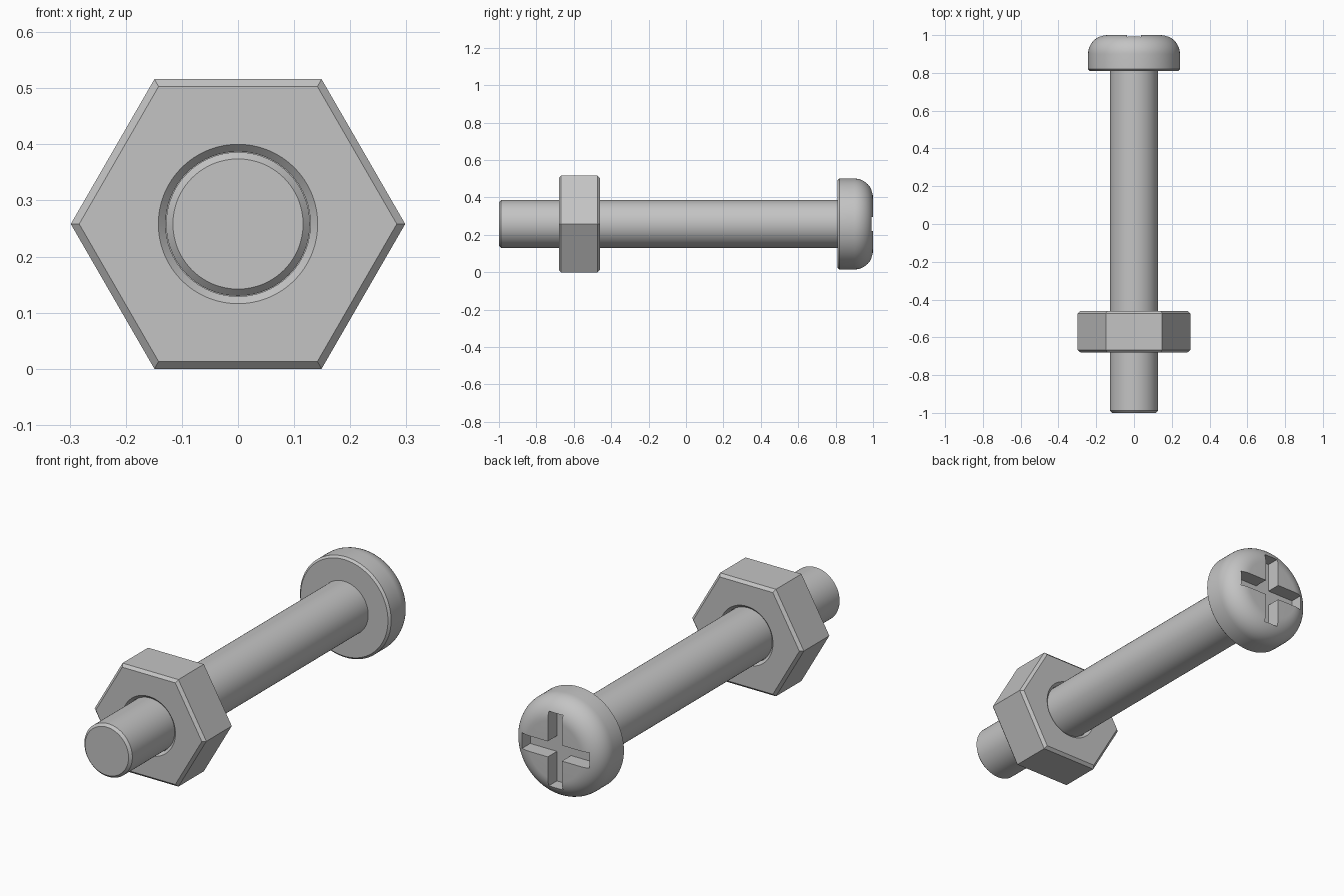
import bpy, bmesh
from math import sin, cos, pi, radians

if "Cube" in bpy.data.objects:
    bpy.data.objects.remove(bpy.data.objects["Cube"])

AXIS_Z = 0.258      # height of the bolt axis
ROUND = 96          # sides of round parts

steel = bpy.data.materials.new("grey steel")
steel.use_nodes = True
GREY = (0.55, 0.55, 0.55, 1)
steel.diffuse_color = GREY
steel.node_tree.nodes["Principled BSDF"].inputs["Base Color"].default_value = GREY


def finish(name, bm):
    """Turn a bmesh into an object on the bolt axis."""
    bmesh.ops.recalc_face_normals(bm, faces=bm.faces)
    mesh = bpy.data.meshes.new(name)
    bm.to_mesh(mesh)
    bm.free()
    mesh.materials.append(steel)
    obj = bpy.data.objects.new(name, mesh)
    obj.location.z = AXIS_Z
    bpy.context.collection.objects.link(obj)
    return obj


def lathe(name, profile, sides):
    """Spin (radius, y) points about the y axis and cap both ends."""
    bm = bmesh.new()
    rings = [[bm.verts.new((r * cos(2 * pi * i / sides), y, r * sin(2 * pi * i / sides)))
              for i in range(sides)] for r, y in profile]
    for a, b in zip(rings, rings[1:]):
        for i in range(sides):
            j = (i + 1) % sides
            bm.faces.new((a[i], a[j], b[j], b[i]))
    bm.faces.new(rings[0])
    bm.faces.new(rings[-1])
    return finish(name, bm)


def box(name, size, y):
    bm = bmesh.new()
    bmesh.ops.create_cube(bm, size=1)
    bmesh.ops.scale(bm, vec=size, verts=bm.verts)
    bmesh.ops.translate(bm, vec=(0, y, 0), verts=bm.verts)
    return finish(name, bm)


def activate(obj):
    bpy.ops.object.select_all(action='DESELECT')
    obj.select_set(True)
    bpy.context.view_layer.objects.active = obj


def cut(obj, cutter):
    cutter.hide_render = True
    mod = obj.modifiers.new("cut", 'BOOLEAN')
    mod.operation = 'DIFFERENCE'
    mod.solver = 'EXACT'
    mod.object = cutter
    activate(obj)
    bpy.ops.object.modifier_apply(modifier=mod.name)
    bpy.data.objects.remove(cutter)


# Bolt: chamfered tip, plain shank and pan head with a rounded crown
R_SHANK, R_HEAD, FILLET = 0.128, 0.243, 0.1
profile = [(R_SHANK - 0.012, -1), (R_SHANK, -0.988), (R_SHANK, 0.81),
           (R_HEAD - 0.01, 0.81), (R_HEAD, 0.82)]
for k in range(13):
    t = k / 12 * pi / 2
    profile.append((R_HEAD - FILLET + FILLET * cos(t), 1 - FILLET + FILLET * sin(t)))
bolt = lathe("bolt", profile, ROUND)

# Cross recess in the head
SLOT, ARM, DEPTH = 0.075, 0.36, 0.07
for size in ((SLOT, 2 * DEPTH, ARM), (ARM, 2 * DEPTH, SLOT)):
    cut(bolt, box("slot_cutter", size, 1))

# Hexagonal nut with chamfered rims and a countersunk hole
FRONT, BACK, C, R_NUT, R_HOLE = -0.68, -0.46, 0.013, 0.298, 0.129
nut = lathe("hex_nut", [(R_NUT - 0.015, FRONT), (R_NUT, FRONT + C),
                        (R_NUT, BACK - C), (R_NUT - 0.015, BACK)], 6)
cut(nut, lathe("hole_cutter", [(R_HOLE + 2 * C, FRONT - C), (R_HOLE, FRONT + C),
                               (R_HOLE, BACK - C), (R_HOLE + 2 * C, BACK + C)], ROUND))

# Smooth round surfaces, keep the edges crisp
for obj in (bolt, nut):
    activate(obj)
    bpy.ops.object.shade_smooth_by_angle(angle=radians(30))
